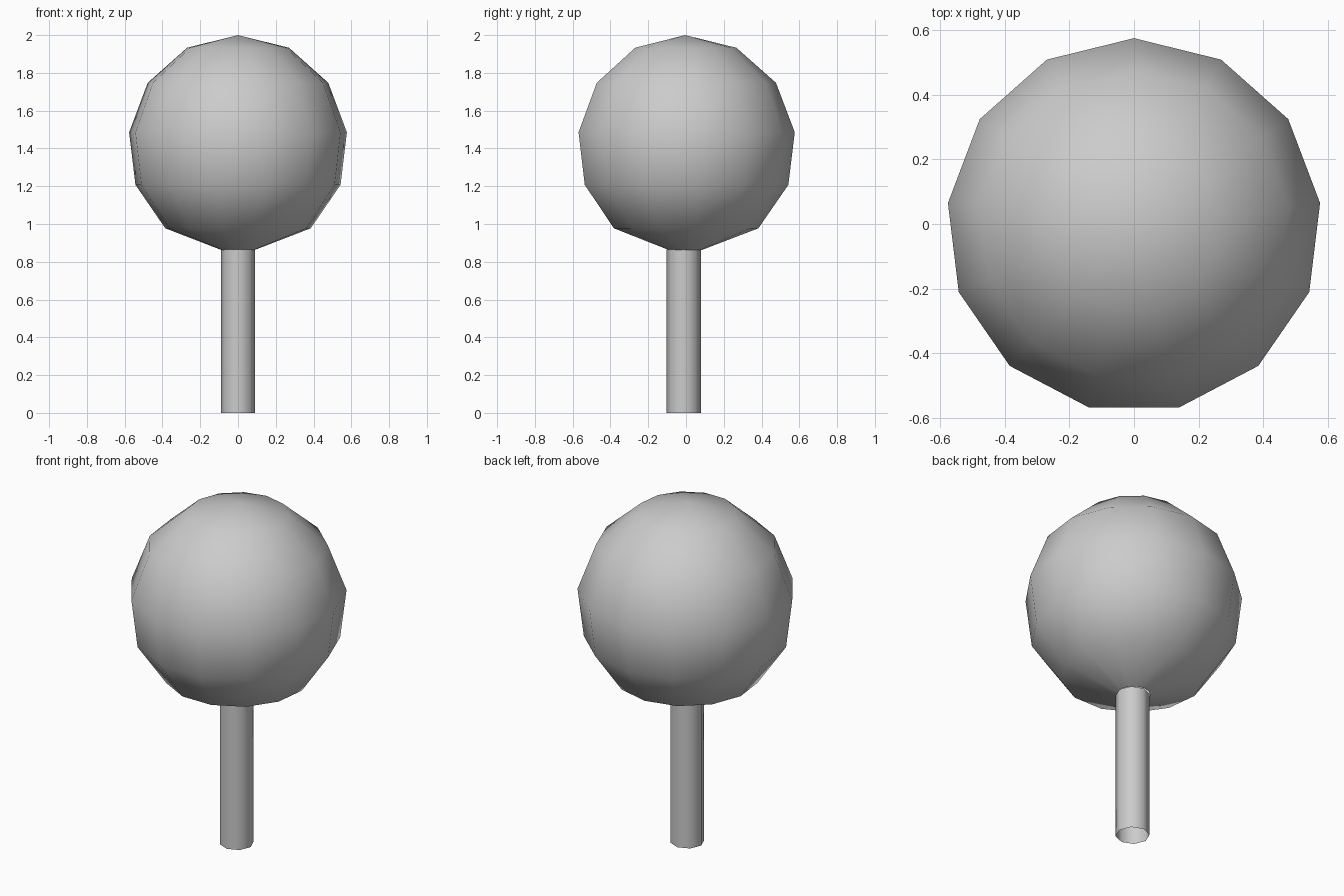
import bpy, bmesh
from math import sin, cos, pi

if "Cube" in bpy.data.objects:
    bpy.data.objects.remove(bpy.data.objects["Cube"])


def ring(bm, n, radius, z, y0, turn=pi / 2):
    return [bm.verts.new((radius * cos(turn + 2 * pi * i / n),
                          y0 + radius * sin(turn + 2 * pi * i / n), z)) for i in range(n)]


def bridge(bm, low, high):
    n = len(low)
    for i in range(n):
        j = (i + 1) % n
        bm.faces.new((low[i], low[j], high[j], high[i]))


def finish(bm, name):
    bmesh.ops.recalc_face_normals(bm, faces=bm.faces)
    for f in bm.faces:
        f.smooth = True
    mesh = bpy.data.meshes.new(name)
    bm.to_mesh(mesh)
    bm.free()
    obj = bpy.data.objects.new(name, mesh)
    bpy.context.collection.objects.link(obj)
    return obj


# Round crown: 13 sides, ring spacing of a 13-gon, narrowing to the trunk
SIDES, R, TOP, Y0 = 13, 0.585, 2.0, -0.005
bm = bmesh.new()
levels = [(R * sin(2 * pi * k / 13), TOP - R * (1 - cos(2 * pi * k / 13))) for k in range(5, 0, -1)]
rings = [ring(bm, SIDES, r, z, Y0) for r, z in [(0.09, 0.863)] + levels]
for a, b in zip(rings, rings[1:]):
    bridge(bm, a, b)
tip = bm.verts.new((0, Y0, TOP))
for i in range(SIDES):
    bm.faces.new((rings[-1][i], rings[-1][(i + 1) % SIDES], tip))
finish(bm, "crown")

# Trunk: open eight-sided tube
bm = bmesh.new()
bridge(bm, ring(bm, 8, 0.091, 0.0, -0.012), ring(bm, 8, 0.091, 0.865, -0.012))
finish(bm, "trunk")
